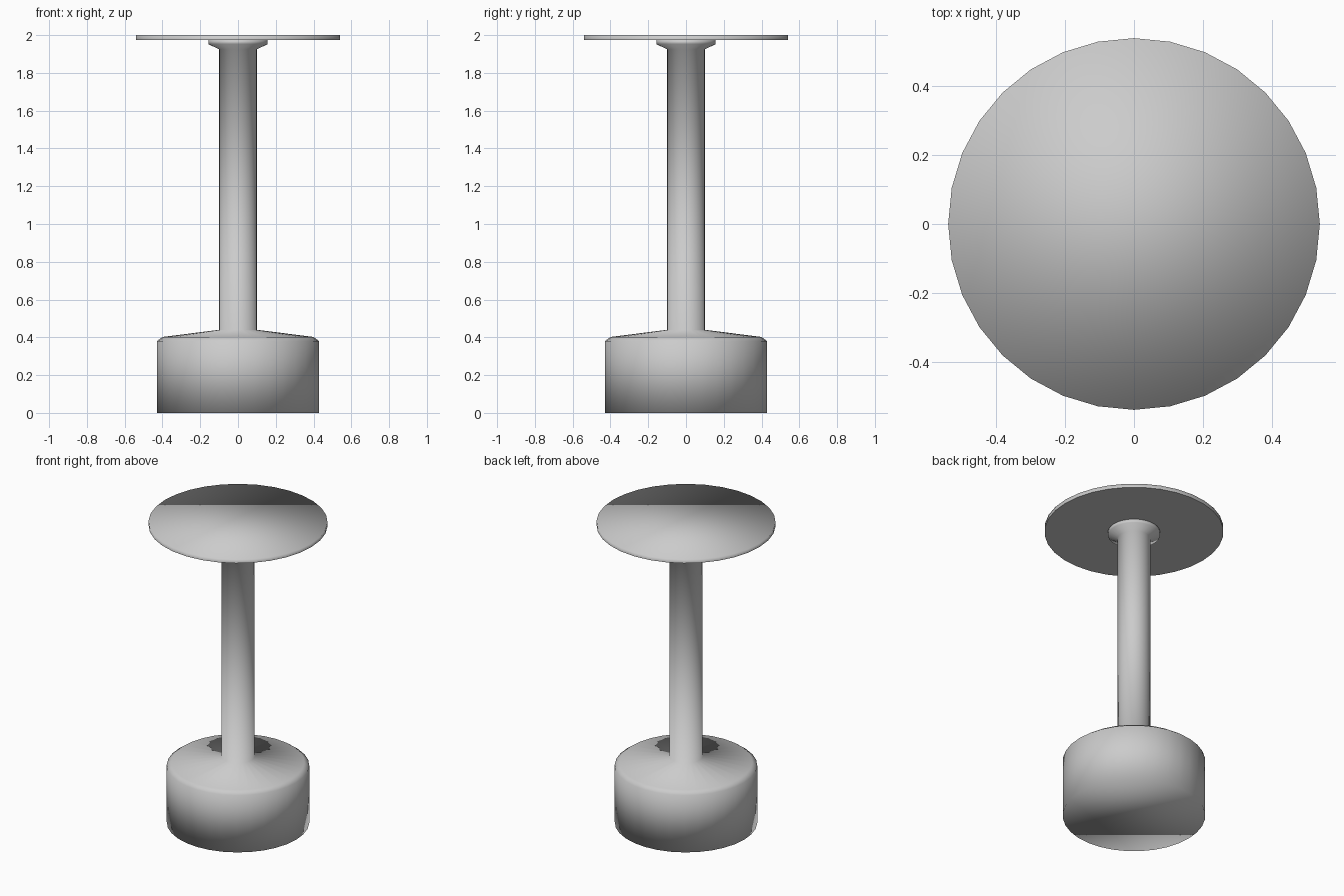
import bpy, bmesh
from math import sin, cos, pi

SIDES = 32

cube = bpy.data.objects.get("Cube")
if cube:
    bpy.data.objects.remove(cube)

grey = bpy.data.materials.new("light grey")
grey.use_nodes = True
colour = (0.6, 0.6, 0.6, 1)
grey.diffuse_color = colour
grey.node_tree.nodes["Principled BSDF"].inputs["Base Color"].default_value = colour


def lathe(name, profile, flat_bottom=False):
    """Turn a (radius, height) profile, listed upwards, into a capped solid."""
    bm = bmesh.new()
    rings = []
    for r, z in profile:
        rings.append([bm.verts.new((r * cos(2 * pi * i / SIDES), r * sin(2 * pi * i / SIDES), z))
                      for i in range(SIDES)])
    for low, high in zip(rings, rings[1:]):
        for i in range(SIDES):
            j = (i + 1) % SIDES
            bm.faces.new((low[i], low[j], high[j], high[i]))
    bottom = bm.faces.new(rings[0][::-1])
    bm.faces.new(rings[-1])
    for face in bm.faces:
        face.smooth = True
    bottom.smooth = not flat_bottom
    mesh = bpy.data.meshes.new(name)
    bm.to_mesh(mesh)
    bm.free()
    mesh.materials.append(grey)
    obj = bpy.data.objects.new(name, mesh)
    bpy.context.collection.objects.link(obj)
    return obj


# Drum base, column and flared collar turned as one piece
lathe("base_and_column", [(0.43, 0), (0.43, 0.38), (0.4, 0.402), (0.1, 0.44),
                          (0.1, 1.925), (0.157, 1.952), (0.157, 1.976)])

# Thin round top with a flat underside
lathe("table_top", [(0.54, 1.975), (0.54, 2)], flat_bottom=True)
